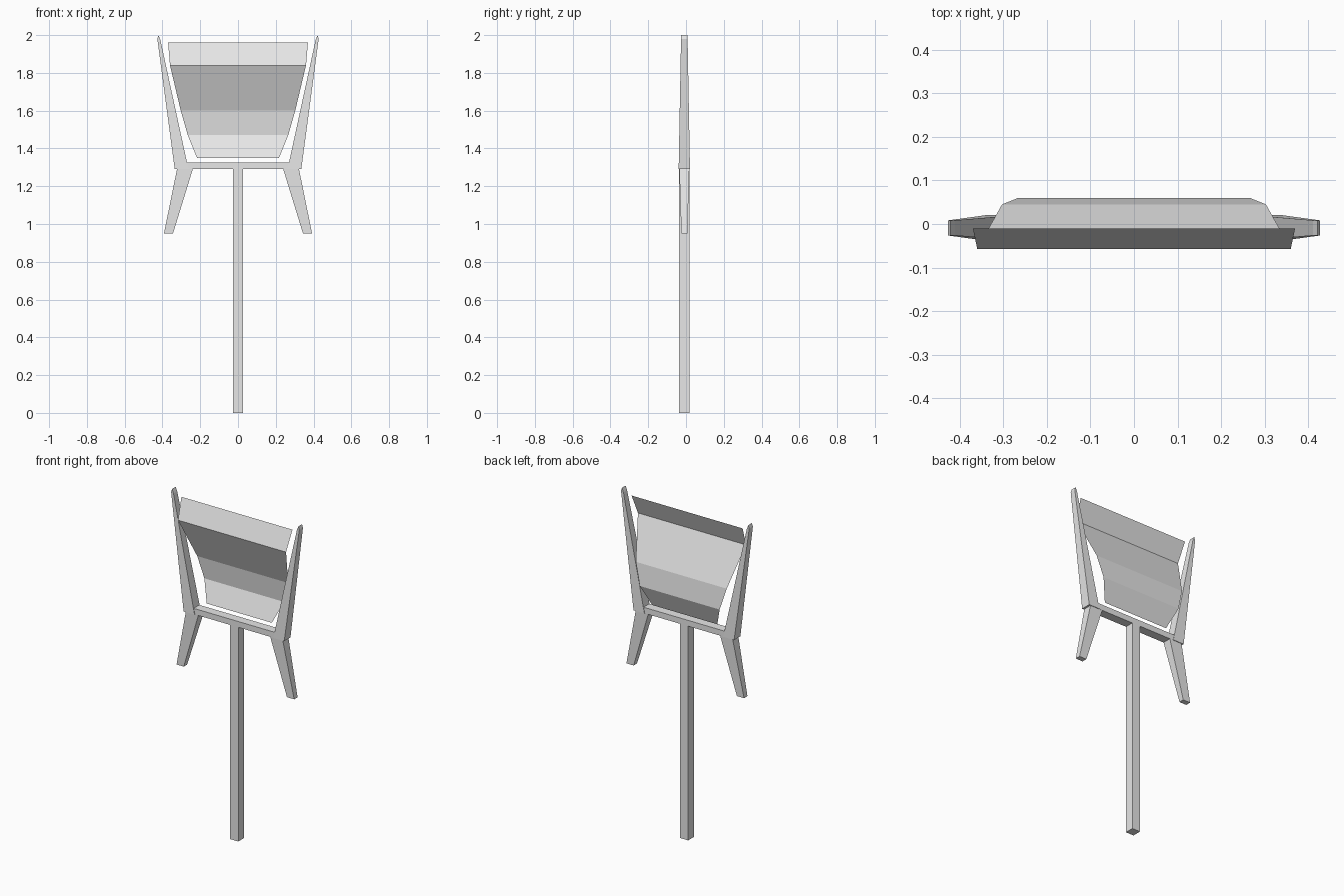
import bpy

cube = bpy.data.objects.get("Cube")
if cube:
    bpy.data.objects.remove(cube, do_unlink=True)

grey = bpy.data.materials.new("light_grey")
grey.use_nodes = True
grey.diffuse_color = (0.8, 0.8, 0.8, 1)
grey.node_tree.nodes["Principled BSDF"].inputs["Base Color"].default_value = (0.8, 0.8, 0.8, 1)

MID_Y = -0.009  # centre plane of the frame


def add_object(name, verts, faces, mirror=False):
    mesh = bpy.data.meshes.new(name)
    mesh.from_pydata(verts, [], faces)
    mesh.materials.append(grey)
    obj = bpy.data.objects.new(name, mesh)
    bpy.context.collection.objects.link(obj)
    if mirror:
        obj.modifiers.new("Mirror", 'MIRROR').use_mirror_merge = False
    return obj


def add_slab(name, outline, depth_at, mirror=False):
    """Counter-clockwise (x, z) outline, thickened in y by a half depth that varies with z."""
    n = len(outline)
    front = [(x, MID_Y - depth_at(z), z) for x, z in outline]
    back = [(x, MID_Y + depth_at(z), z) for x, z in outline]
    sides = [(i, i + n, (i + 1) % n + n, (i + 1) % n) for i in range(n)]
    faces = [tuple(range(n)), tuple(reversed(range(n, 2 * n)))] + sides
    return add_object(name, front + back, faces, mirror)


def taper(z0, d0, z1, d1):
    return lambda z: d0 + (d1 - d0) * (z - z0) / (z1 - z0)


def constant(z):
    return 0.027


# Central pole and crossbar
add_slab("pole", [(-0.027, 0), (0.027, 0), (0.027, 1.29), (-0.027, 1.29)], constant)
add_slab("crossbar", [(-0.275, 1.29), (0.275, 1.29), (0.275, 1.325), (-0.275, 1.325)], constant)

# Upright arms, tapering to a pointed tip
add_slab("arms", [(0.262, 1.29), (0.335, 1.29), (0.427, 1.98), (0.421, 2.0),
                  (0.411, 1.975), (0.27, 1.325)],
         taper(1.29, 0.03, 2.0, 0.017), mirror=True)

# Short splayed legs
add_slab("legs", [(0.344, 0.95), (0.392, 0.95), (0.322, 1.295), (0.238, 1.295)],
         taper(0.95, 0.016, 1.29, 0.0265), mirror=True)

# Thin folded panel between the arms: half width, y, z from top to bottom
rows = [(0.37, -0.01, 1.96), (0.36, -0.057, 1.84), (0.303, 0.045, 1.6),
        (0.266, 0.06, 1.47), (0.217, 0.012, 1.35)]
panel_verts = [(side * w, y, z) for w, y, z in rows for side in (-1, 1)]
panel_faces = [(2 * i, 2 * i + 2, 2 * i + 3, 2 * i + 1) for i in range(len(rows) - 1)]
add_object("panel", panel_verts, panel_faces)
